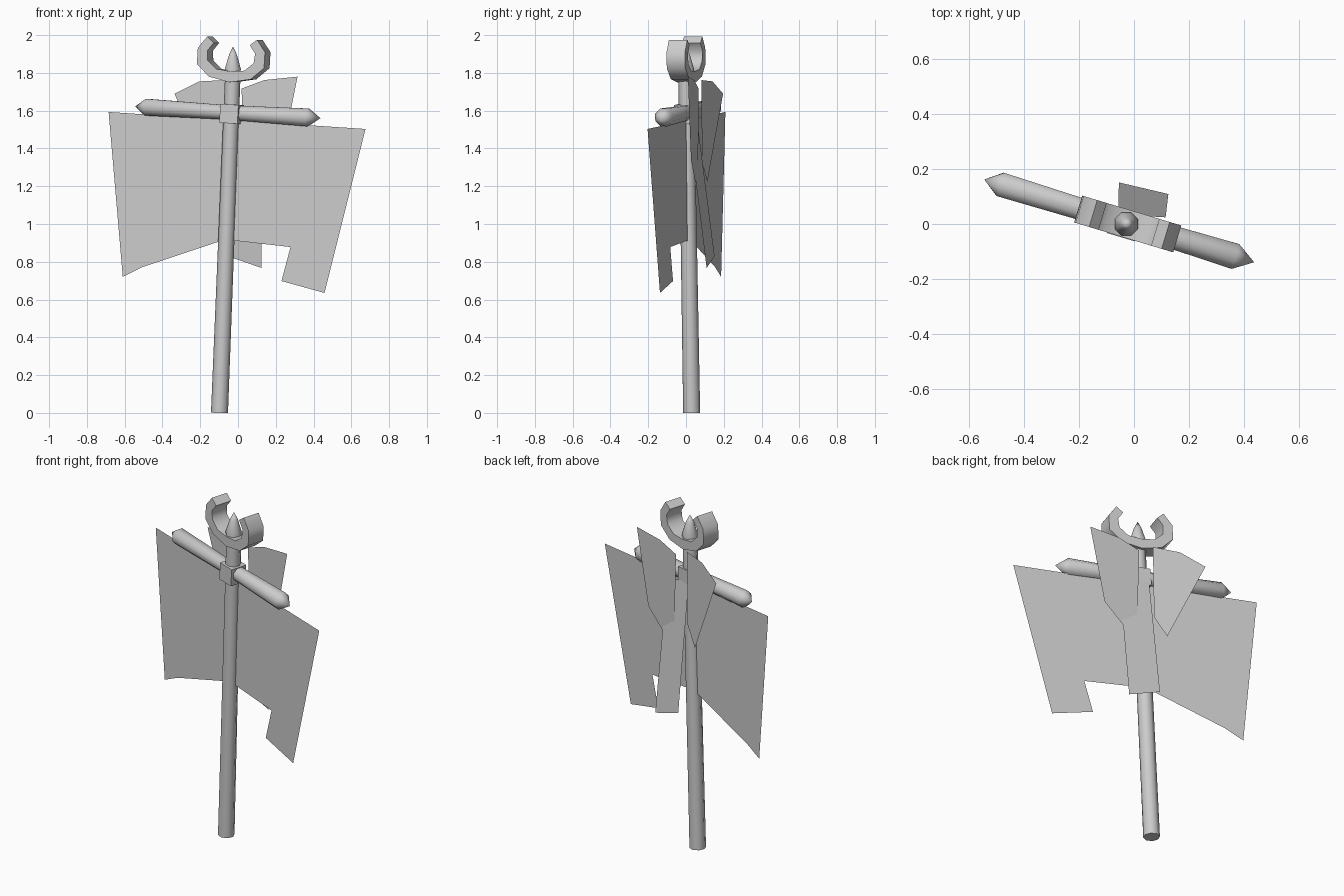
import bpy, bmesh, math
from mathutils import Vector, Matrix

if "Cube" in bpy.data.objects:
    bpy.data.objects.remove(bpy.data.objects["Cube"], do_unlink=True)

grey = bpy.data.materials.new("plain grey")
grey.use_nodes = True
tone = (0.6, 0.6, 0.6, 1)
grey.diffuse_color = tone
grey.node_tree.nodes["Principled BSDF"].inputs["Base Color"].default_value = tone

YAW, ROLL = math.radians(-16.8), math.radians(3.5)
TURN = Matrix.Rotation(YAW, 4, 'Z') @ Matrix.Rotation(ROLL, 4, 'Y')


def finish(name, bm, smooth=None):
    mesh = bpy.data.meshes.new(name)
    bm.to_mesh(mesh)
    bm.free()
    mesh.materials.append(grey)
    obj = bpy.data.objects.new(name, mesh)
    bpy.context.collection.objects.link(obj)
    if smooth:
        bpy.ops.object.select_all(action='DESELECT')
        obj.select_set(True)
        bpy.context.view_layer.objects.active = obj
        bpy.ops.object.shade_smooth_by_angle(angle=math.radians(smooth))
    return obj


def rod(name, start, end, stations, sides=8):
    """Round rod: stations are (fraction along the axis, radius)."""
    bm = bmesh.new()
    start, end = Vector(start), Vector(end)
    aim = (end - start).to_track_quat('Z', 'Y')
    rings = []
    for t, r in stations:
        centre = start.lerp(end, t)
        angles = [math.tau * (i + 0.5) / sides for i in range(sides)]
        rings.append([bm.verts.new(centre + aim @ Vector((r * math.cos(a), r * math.sin(a), 0)))
                      for a in angles])
    for low, high in zip(rings, rings[1:]):
        for i in range(sides):
            j = (i + 1) % sides
            bm.faces.new((low[i], low[j], high[j], high[i]))
    bm.faces.new(rings[0][::-1])
    bm.faces.new(rings[-1])
    bmesh.ops.remove_doubles(bm, verts=bm.verts, dist=0.0005)
    return finish(name, bm, 50)


def sheet(name, outline, offset, slope, lean=0):
    """Single cloth face; depth follows from x and height."""
    bm = bmesh.new()
    face = bm.faces.new([bm.verts.new((x, offset + slope * x + lean * z, z)) for x, z in outline])
    bmesh.ops.triangulate(bm, faces=[face])
    return finish(name, bm)


# Leaning pole and its pointed tip
rod("pole", (-0.098, 0.03, 0), (-0.027, 0, 1.8), [(0, 0.045), (0.5, 0.043), (1, 0.041)])
rod("pole_tip", (-0.028, 0, 1.77), (-0.026, 0, 1.94),
    [(0, 0.04), (0.3, 0.046), (0.75, 0.022), (1, 0.0001)])

# Crossbar, thicker towards its pointed ends
rod("crossbar", (-0.545, 0.162, 1.622), (0.437, -0.139, 1.56),
    [(0, 0.0001), (0.06, 0.048), (0.5, 0.041), (0.93, 0.051), (1, 0.0001)])

# Square collar where the bar meets the pole
bm = bmesh.new()
bmesh.ops.create_cube(bm, size=0.1)
bm.transform(Matrix.Translation((-0.034, 0, 1.583)) @ TURN)
finish("collar", bm)

# Open crescent around the tip, built from a mirrored half profile
outer = [(0.138, 0.1), (0.186, 0.037), (0.186, -0.048), (0.116, -0.111), (0, -0.134)]
inner = [(0.1, 0.069), (0.132, 0.026), (0.127, -0.026), (0.077, -0.068), (0, -0.076)]


def both(half):
    return half + [(-x, z) for x, z in half[-2::-1]]


bm = bmesh.new()
rows = [[bm.verts.new((x, y, z)) for x, z in both(line)]
        for line, y in ((outer, -0.051), (inner, -0.051), (inner, 0.051), (outer, 0.051))]
for k in range(4):
    a, b = rows[k], rows[(k + 1) % 4]
    for i in range(len(a) - 1):
        bm.faces.new((a[i], a[i + 1], b[i + 1], b[i]))
for end in (0, -1):
    bm.faces.new([row[end] for row in rows])
bmesh.ops.recalc_face_normals(bm, faces=bm.faces)
bm.transform(Matrix.Translation((-0.0225, 0, 1.884)) @ TURN)
finish("crescent", bm, 50)

# Large torn banner hanging from the bar
sheet("banner", [(-0.685, 1.593), (0.675, 1.503), (0.458, 0.635), (0.23, 0.698),
                 (0.278, 0.878), (0, 0.91), (-0.09, 0.91), (-0.458, 0.862),
                 (-0.505, 0.772), (-0.61, 0.72), (-0.595, 0.873)], 0.001, -0.303)

# Loose cloth pieces behind the pole
sheet("right_cloth", [(-0.336, 1.69), (-0.204, 1.755), (-0.064, 1.762),
                      (-0.07, 1.33), (-0.138, 1.222)], 0.055, -0.42)
sheet("left_cloth", [(0.315, 1.78), (0.14, 1.762), (0.019, 1.717), (0.03, 1.32),
                     (0.108, 1.22), (0.228, 1.34)], 0.07, -0.19)
sheet("tail_cloth", [(-0.055, 0.83), (0.125, 0.767), (0.115, 1.447),
                     (0.055, 1.547), (-0.057, 1.568)], 0.243, -0.28, -0.129)
